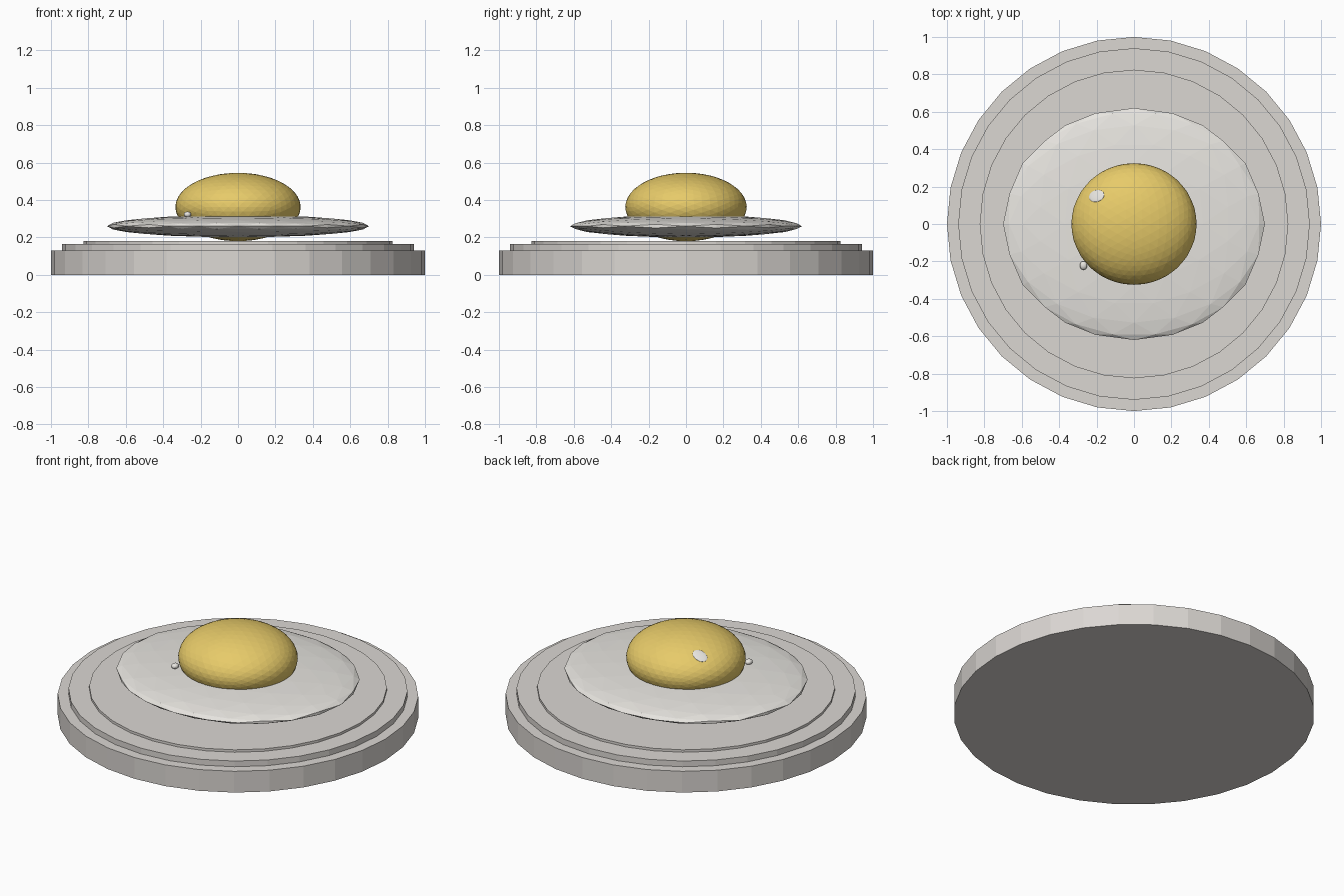
import bpy, bmesh, math
from mathutils import Matrix, Vector

if "Cube" in bpy.data.objects:
    bpy.data.objects.remove(bpy.data.objects["Cube"])


def material(name, rgb):
    m = bpy.data.materials.new(name)
    m.diffuse_color = (*rgb, 1)
    m.use_nodes = True
    m.node_tree.nodes["Principled BSDF"].inputs["Base Color"].default_value = m.diffuse_color
    return m


PLATE = material("plate_grey", (0.71, 0.68, 0.65))
WHITE = material("egg_white", (0.83, 0.81, 0.77))
YOLK = material("yolk_yellow", (0.90, 0.67, 0.16))


def finish(name, bm, mat):
    me = bpy.data.meshes.new(name)
    bm.to_mesh(me)
    bm.free()
    me.materials.append(mat)
    ob = bpy.data.objects.new(name, me)
    bpy.context.collection.objects.link(ob)
    return ob


def disc(name, r, z0, z1):
    """32-sided upright disc between two heights."""
    bm = bmesh.new()
    bmesh.ops.create_cone(bm, cap_ends=True, segments=32, radius1=r, radius2=r,
                          depth=z1 - z0, matrix=Matrix.Translation((0, 0, (z0 + z1) / 2)))
    finish(name, bm, PLATE)


def ellipsoid(name, centre, radii, level, mat, normal=None):
    """Faceted ellipsoid, symmetric about all three axes, optionally tilted."""
    bm = bmesh.new()
    bmesh.ops.create_icosphere(bm, subdivisions=level, radius=1)
    turn = Matrix.Rotation(math.radians(58.2825), 4, 'Y')
    tilt = Matrix()
    if normal:
        tilt = Vector((0, 0, 1)).rotation_difference(Vector(normal)).to_matrix().to_4x4()
    bm.transform(Matrix.Translation(centre) @ tilt @ Matrix.Diagonal((*radii, 1)) @ turn)
    finish(name, bm, mat)


# stepped plate
disc("plate_base", 1.0, 0, 0.13)
disc("plate_rim", 0.94, 0.13, 0.165)
disc("plate_centre", 0.825, 0.165, 0.18)

# egg
ellipsoid("egg_white", (0, 0, 0.26), (0.70, 0.62, 0.06), 3, WHITE)
ellipsoid("yolk", (0, 0, 0.3625), (0.335, 0.325, 0.183), 4, YOLK)

# pale highlight lying on the yolk, and a small bubble beside it
ellipsoid("yolk_highlight", (-0.20, 0.15, 0.481), (0.045, 0.034, 0.006), 3, WHITE,
          normal=(-0.42, 0.335, 0.843))
ellipsoid("bubble", (-0.27, -0.222, 0.322), (0.02, 0.023, 0.016), 3, WHITE)
